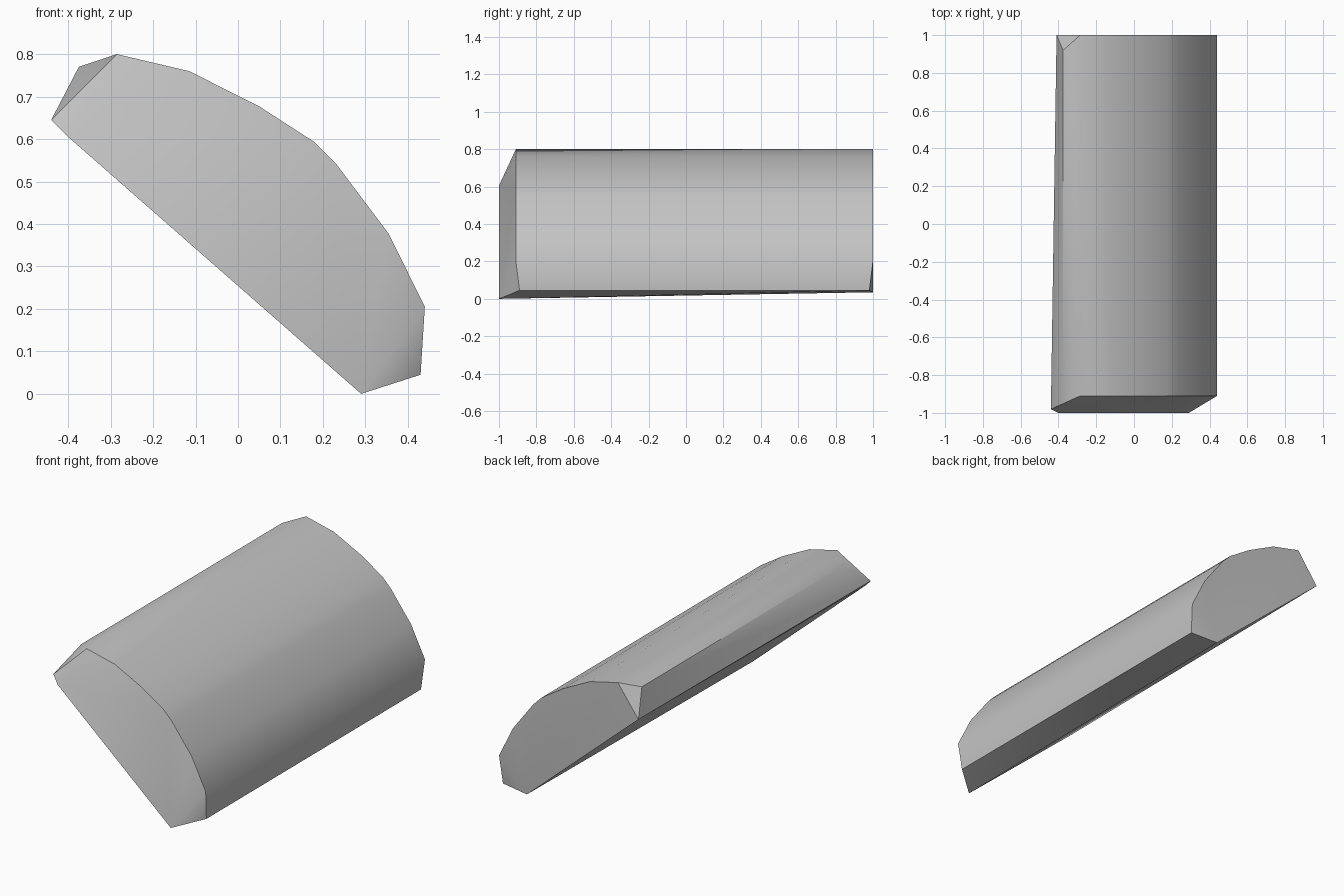
import bpy
import bmesh
import math

cube = bpy.data.objects.get("Cube")
if cube:
    bpy.data.objects.remove(cube, do_unlink=True)

grey = bpy.data.materials.new("plain_grey")
grey.use_nodes = True
colour = (0.55, 0.55, 0.55, 1)
grey.diffuse_color = colour
grey.node_tree.nodes["Principled BSDF"].inputs["Base Color"].default_value = colour

# Curved back of the split block, swept along y
arc = [(-0.285, 0.80), (-0.115, 0.76), (0.05, 0.677), (0.18, 0.593),
       (0.23, 0.543), (0.355, 0.377), (0.44, 0.205)]
points = [(x, y, z) for x, z in arc for y in (-0.91, 1)]

# Long bevelled edges on either side of the curve
points += [(-0.375, -0.83, 0.77), (-0.375, 0.92, 0.77),
           (0.43, -0.89, 0.045), (0.43, 0.98, 0.045)]

# Corners of the flat underside, with the leading edge at the front
points += [(0.29, -1, 0), (-0.40, -1, 0.605), (-0.44, -0.98, 0.645),
           (0.27, 1, 0.035), (-0.41, 1, 0.63)]

# Wrap the corners in one faceted solid and merge its flat faces
bm = bmesh.new()
for p in points:
    bm.verts.new(p)
bmesh.ops.convex_hull(bm, input=bm.verts[:])
bmesh.ops.dissolve_limit(bm, angle_limit=math.radians(0.5),
                         verts=bm.verts[:], edges=bm.edges[:])
bmesh.ops.recalc_face_normals(bm, faces=bm.faces[:])
mesh = bpy.data.meshes.new("curved_block")
bm.to_mesh(mesh)
bm.free()
mesh.materials.append(grey)

block = bpy.data.objects.new("curved_block", mesh)
bpy.context.collection.objects.link(block)
bpy.ops.object.select_all(action="DESELECT")
block.select_set(True)
bpy.context.view_layer.objects.active = block
bpy.ops.object.shade_smooth_by_angle(angle=math.radians(33))
